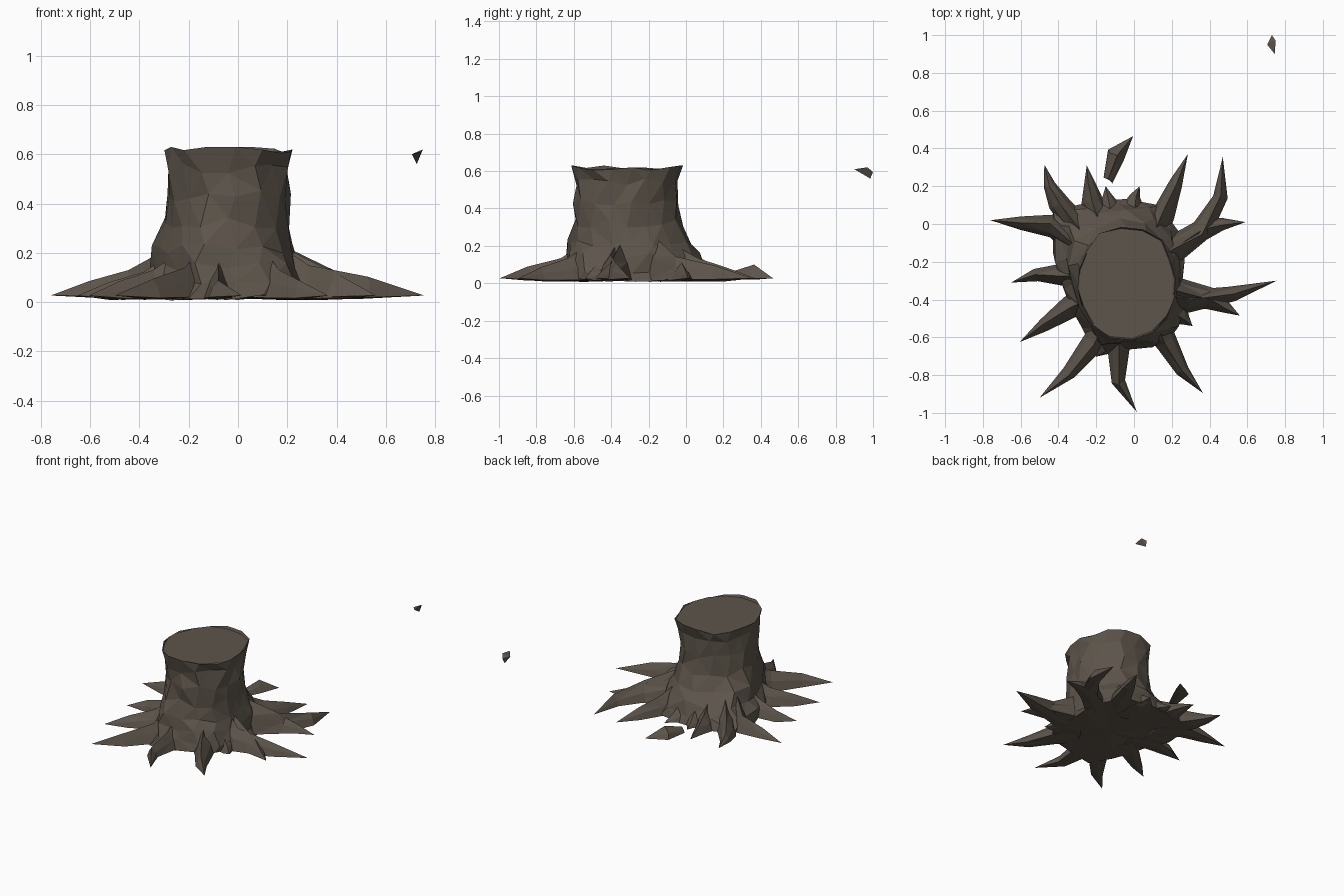
import bpy, bmesh, math, random
from mathutils import Vector

if "Cube" in bpy.data.objects:
    bpy.data.objects.remove(bpy.data.objects["Cube"])

random.seed(7)
MID = Vector((-.04, -.315, 0))

bark = bpy.data.materials.new("bark")
bark.diffuse_color = (.11, .09, .07, 1)
bark.use_nodes = True
bark.node_tree.nodes["Principled BSDF"].inputs["Base Color"].default_value = bark.diffuse_color


def jit(s):
    return random.uniform(-s, s)


def finish(name, bm):
    quads = [f for f in bm.faces if len(f.verts) == 4]
    bmesh.ops.triangulate(bm, faces=quads, quad_method='SHORT_EDGE')
    bmesh.ops.recalc_face_normals(bm, faces=bm.faces[:])
    mesh = bpy.data.meshes.new(name)
    bm.to_mesh(mesh)
    bm.free()
    mesh.materials.append(bark)
    bpy.context.collection.objects.link(bpy.data.objects.new(name, mesh))


def bridge(bm, a, b):
    n = len(a)
    for i in range(n):
        bm.faces.new((a[i], a[(i + 1) % n], b[(i + 1) % n], b[i]))


# trunk: waist ellipse blended into an uneven flared foot
N = 16
RX, RY = .246, .28
foot = [.30, .33, .39, .46, .46, .48, .55, .43, .34, .32, .32, .41, .36, .37, .37, .33]
heights = [.02, .075, .14, .22, .32, .43, .54, .618]
bm = bmesh.new()
rings = []
for k, z in enumerate(heights):
    flare = max(0, 1 - (z - .02) / .36) ** 1.3
    lip = 1.08 if z > .6 else 1
    ring = []
    for i in range(N):
        a = math.tau * (i + k % 2 * .25) / N
        waist = RX * RY / math.hypot(RY * math.cos(a), RX * math.sin(a))
        r = (waist + (foot[i] - waist) * flare) * lip + jit(.013)
        dz = jit(.014 if k in (0, len(heights) - 1) else .024)
        ring.append(bm.verts.new(MID + Vector((r * math.cos(a), r * math.sin(a), z + dz))))
    rings.append(ring)
for a, b in zip(rings, rings[1:]):
    bridge(bm, a, b)
# cut top sits just inside the ragged rim
cut = []
for v in rings[-1]:
    p = MID.lerp(v.co, .975)
    cut.append(bm.verts.new((p.x, p.y, .612)))
bridge(bm, rings[-1], cut)
bm.faces.new(cut)
# underside fan
under = bm.verts.new(MID + Vector((0, 0, .015)))
for i in range(N):
    bm.faces.new((rings[0][(i + 1) % N], rings[0][i], under))
finish("trunk", bm)


# roots: ridge section running out of the trunk, over the base, to a point
def root(name, bx, by, tx, ty, bend, loose=False):
    base, tip = Vector((bx, by, 0)), Vector((tx, ty, .027))
    run = tip - base
    length = run.length
    side = Vector((-run.y, run.x, 0)).normalized()
    mid = base.lerp(tip, .5) + side * bend
    h = min(.15, .085 + .14 * length)
    if loose:
        stations = [(base, .06, .028), (mid, .1, .05)]
    else:
        stations = [(base.lerp(MID, .45), h + .1, .085), (base, h, .06),
                    (mid, .05 + .11 * length, .024 + .035 * length)]
    bm = bmesh.new()
    prev = None
    for p, top, w in stations:
        lo = .02 + jit(.006)
        section = [(-1, lo), (-.6, lo + (top - lo) * .55), (jit(.25), top),
                   (.65, lo + (top - lo) * .5), (1, lo), (jit(.2), lo - .006)]
        ring = []
        for u, z in section:
            q = p + side * (u * w) + run * jit(.03)
            ring.append(bm.verts.new((q.x, q.y, max(z, 0))))
        if prev:
            bridge(bm, prev, ring)
        else:
            bm.faces.new(ring)
        prev = ring
    end = bm.verts.new(tip)
    for i in range(len(prev)):
        bm.faces.new((prev[i], prev[(i + 1) % len(prev)], end))
    finish(name, bm)


# base x, y, tip x, y, sideways bend
roots = [
    (-.44, -.01, -.76, .02, 0),
    (-.39, .10, -.475, .315, .015),
    (-.22, .12, -.25, .31, 0),
    (-.13, .09, -.15, .20, 0),
    (0, .09, .03, .20, .01),
    (.16, .06, .285, .37, 0),
    (.35, -.04, .47, .355, -.05),
    (.36, -.03, .59, .01, .01),
    (.28, -.41, .755, -.30, -.015),
    (.42, -.40, .56, -.485, 0),
    (.24, -.48, .31, -.54, 0),
    (.17, -.62, .365, -.895, -.02),
    (-.08, -.66, .015, -.995, -.05),
    (-.22, -.63, -.50, -.92, .02),
    (-.34, -.44, -.605, -.625, 0),
    (-.38, -.27, -.65, -.31, -.02),
]
for i, r in enumerate(roots):
    root(f"root_{i + 1}", *r)

# loose piece of root behind the stump
root("loose_root", -.135, .235, -.005, .465, .03, loose=True)

# detached chip
bm = bmesh.new()
for co in [(.705, .95, .60), (.73, 1, .595), (.75, .97, .62), (.745, .90, .61), (.725, .985, .56)]:
    bm.verts.new(co)
bmesh.ops.convex_hull(bm, input=bm.verts[:])
finish("wood_chip", bm)
